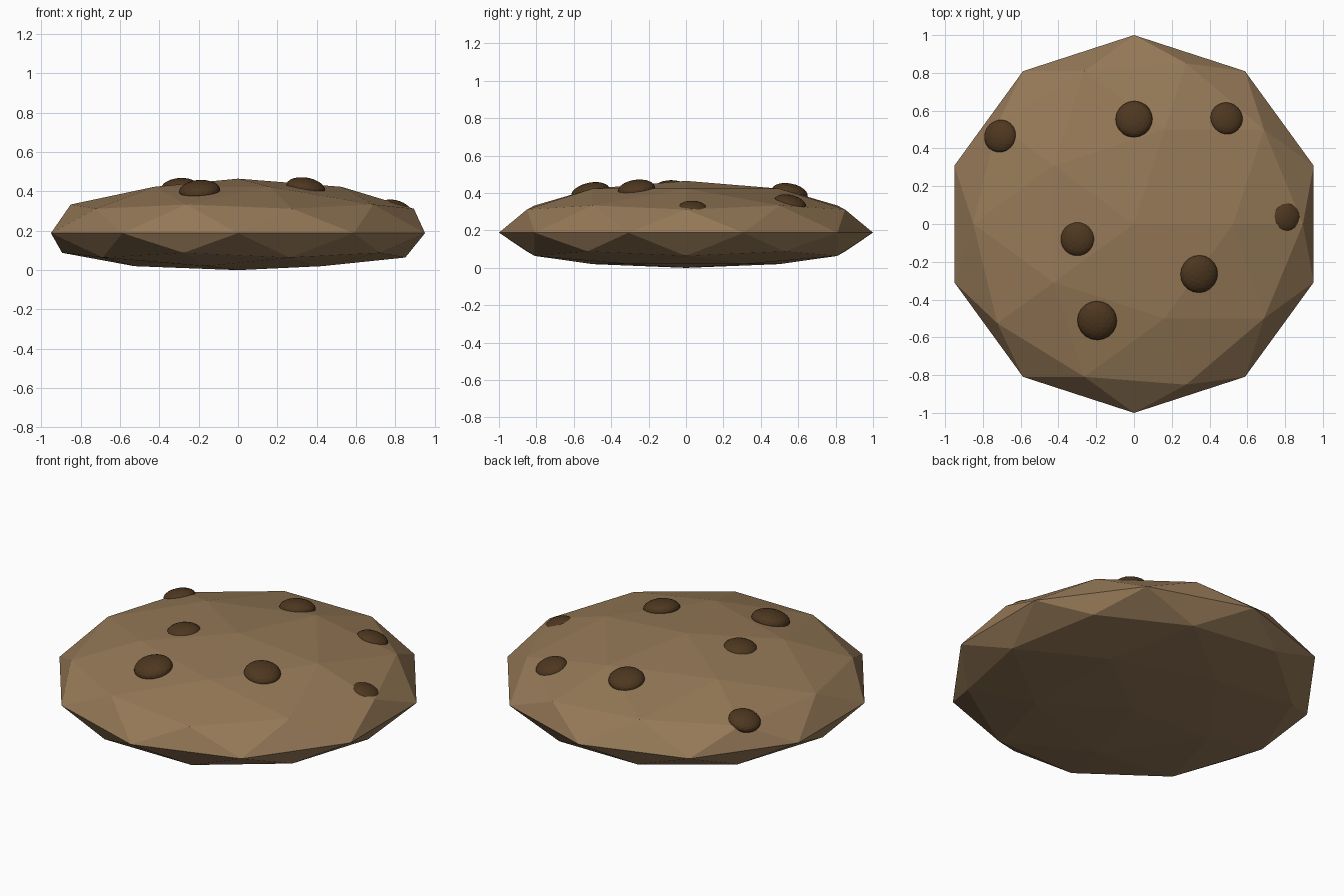
import bpy, bmesh
from mathutils import Vector
from mathutils.bvhtree import BVHTree

if "Cube" in bpy.data.objects:
    bpy.data.objects.remove(bpy.data.objects["Cube"])


def material(name, color):
    mat = bpy.data.materials.new(name)
    mat.diffuse_color = (*color, 1)
    mat.use_nodes = True
    mat.node_tree.nodes["Principled BSDF"].inputs["Base Color"].default_value = mat.diffuse_color
    return mat


dough = material("dough_brown", (0.30, 0.19, 0.095))
chocolate = material("chocolate_brown", (0.075, 0.038, 0.014))

# Biscuit: a low-poly icosphere, shallow dome above the rim, flatter base below
RIM, DOME = 0.188, 0.277
bpy.ops.mesh.primitive_ico_sphere_add(subdivisions=2, radius=1)
biscuit = bpy.context.object
biscuit.name = "biscuit"
biscuit.data.materials.append(dough)
base_rings = [(-0.45, 0.088), (-0.53, 0.064), (-0.85, 0.02), (-1.0, 0.0)]
for v in biscuit.data.vertices:
    z = v.co.z
    if z > -0.1:
        v.co.z = RIM + DOME * z
    else:
        v.co.z = min(base_rings, key=lambda ring: abs(ring[0] - z))[1]

bm = bmesh.new()
bm.from_mesh(biscuit.data)
surface = BVHTree.FromBMesh(bm)
bm.free()

# Chocolate chips: flattened balls half sunk in the dome, tilted to its surface
# x, y, radius, height of the centre above the surface
chips = [
    (-0.195, -0.51, 0.105, 0.005),
    (0.345, -0.265, 0.10, -0.002),
    (-0.30, -0.08, 0.093, -0.014),
    (0.0, 0.555, 0.098, 0.0),
    (0.49, 0.56, 0.088, -0.008),
    (-0.71, 0.465, 0.088, -0.008),
    (0.81, 0.04, 0.082, -0.022),
]
for i, (x, y, radius, lift) in enumerate(chips):
    point, normal, _, _ = surface.ray_cast(Vector((x, y, 2)), Vector((0, 0, -1)))
    bpy.ops.mesh.primitive_ico_sphere_add(subdivisions=3, radius=1)
    chip = bpy.context.object
    chip.name = f"chocolate_chip_{i + 1}"
    chip.data.materials.append(chocolate)
    chip.scale = (radius, radius, 0.5 * radius)
    chip.rotation_euler = Vector((0, 0, 1)).rotation_difference(normal).to_euler()
    chip.location = point + normal * lift
